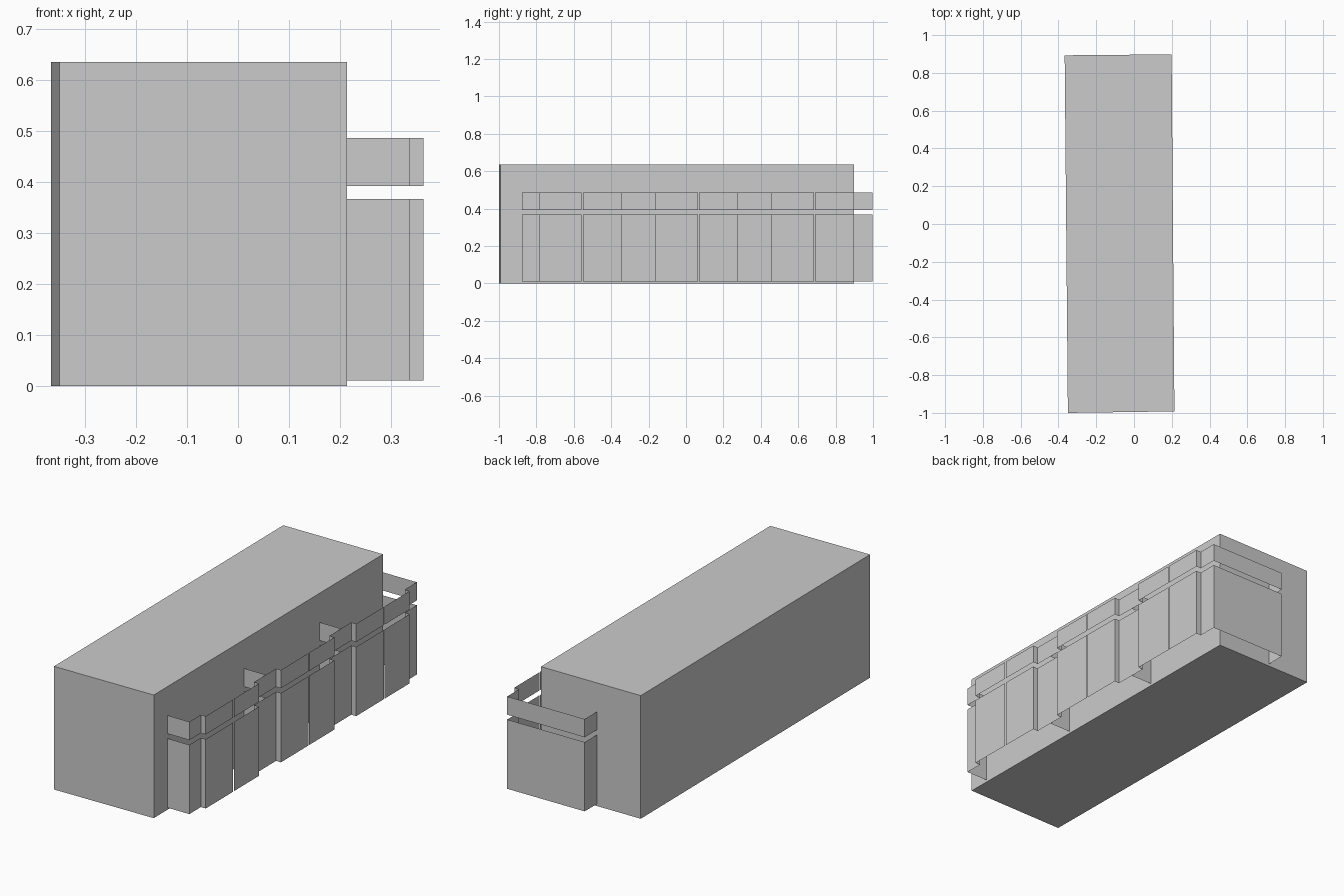
import bpy

if "Cube" in bpy.data.objects:
    bpy.data.objects.remove(bpy.data.objects["Cube"])

def make_object(name, verts, faces):
    mesh = bpy.data.meshes.new(name)
    mesh.from_pydata(verts, [], faces)
    mesh.update()
    obj = bpy.data.objects.new(name, mesh)
    bpy.context.collection.objects.link(obj)
    return obj

# Main building block: slightly skewed footprint, extruded up
foot = [(-0.35, -1.0), (0.214, -0.992), (0.199, 0.898), (-0.367, 0.893)]
H = 0.635
make_object("building_block",
            [(x, y, 0) for x, y in foot] + [(x, y, H) for x, y in foot],
            [(3, 2, 1, 0), (4, 5, 6, 7)] +
            [(i, (i + 1) % 4, (i + 1) % 4 + 4, i + 4) for i in range(4)])

# Facade depths: wall, recessed panel, projecting panel (leaning with the wall)
WALL, INNER, OUTER = 0.213, 0.337, 0.365

def pt(depth, y):
    return (depth - 0.008 * (y + 0.88), y)

def bay(y0, step0, gap, width, step1, y1):
    """Two plan polylines of a bay, separated by a narrow gap."""
    left = [pt(WALL, y0), pt(INNER, y0), pt(INNER, step0), pt(OUTER, step0), pt(OUTER, gap)]
    right = [pt(OUTER, gap + width), pt(OUTER, step1), pt(INNER, step1), pt(INNER, y1)]
    return [left, right]

paths = (bay(-0.878, -0.783, -0.560, 0.010, -0.344, -0.247) +
         bay(-0.247, -0.163, 0.065, 0.005, 0.277, 0.373) +
         bay(0.373, 0.457, 0.685, 0.005, 0.898, 0.997))
# The last bay wraps around the rear corner
paths[-1] += [(-0.118, 0.994), (-0.118, 0.895)]

def sheets(name, z0, z1):
    verts, faces = [], []
    for path in paths:
        for (ax, ay), (bx, by) in zip(path, path[1:]):
            n = len(verts)
            verts += [(ax, ay, z0), (bx, by, z0), (bx, by, z1), (ax, ay, z1)]
            faces.append((n, n + 1, n + 2, n + 3))
    make_object(name, verts, faces)

# Tall lower panels and the narrow band above them
sheets("lower_facade_panels", 0.010, 0.367)
sheets("upper_facade_band", 0.392, 0.486)
